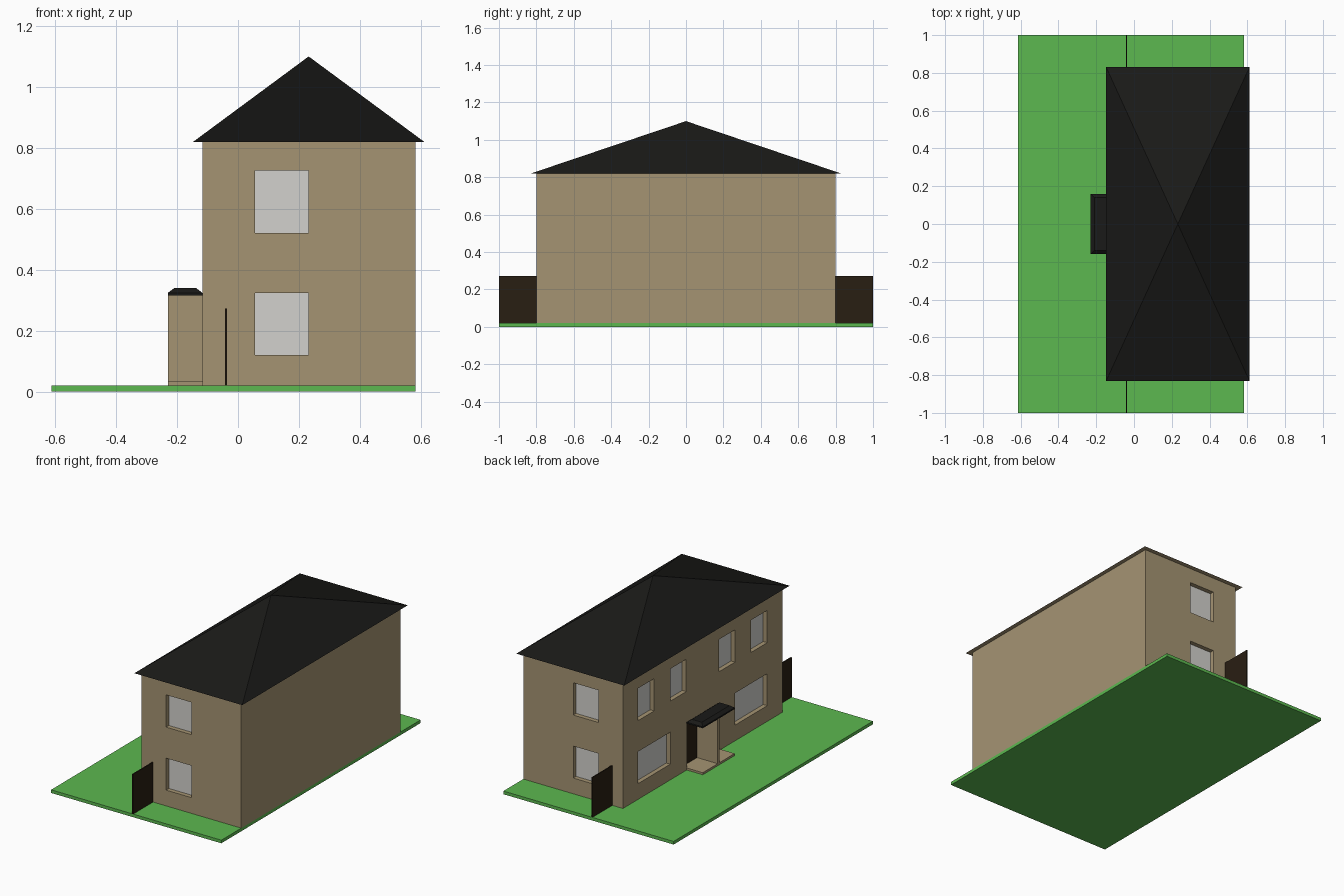
import bpy

if "Cube" in bpy.data.objects:
    bpy.data.objects.remove(bpy.data.objects["Cube"])


def material(name, r, g, b):
    m = bpy.data.materials.new(name)
    m.diffuse_color = (r, g, b, 1)
    m.use_nodes = True
    m.node_tree.nodes["Principled BSDF"].inputs["Base Color"].default_value = m.diffuse_color
    return m


TAN = material("wall_tan", 0.376, 0.296, 0.171)
GREEN = material("grass_green", 0.107, 0.479, 0.08)
BLACK = material("roof_black", 0.01, 0.01, 0.009)
BROWN = material("dark_wood", 0.022, 0.013, 0.006)
GLASS = material("window_grey", 0.65, 0.64, 0.61)

CUBE_FACES = [(0, 3, 2, 1), (4, 5, 6, 7), (0, 1, 5, 4),
              (1, 2, 6, 5), (2, 3, 7, 6), (3, 0, 4, 7)]


def ring(x0, x1, y0, y1, z):
    return [(x0, y0, z), (x1, y0, z), (x1, y1, z), (x0, y1, z)]


def make(name, verts, faces, *mats):
    me = bpy.data.meshes.new(name)
    me.from_pydata(verts, [], faces)
    ob = bpy.data.objects.new(name, me)
    bpy.context.collection.objects.link(ob)
    for m in mats:
        me.materials.append(m)
    return ob


def boxes(name, specs, mat):
    verts, faces = [], []
    for x0, x1, y0, y1, z0, z1 in specs:
        n = len(verts)
        verts += ring(x0, x1, y0, y1, z0) + ring(x0, x1, y0, y1, z1)
        faces += [tuple(i + n for i in f) for f in CUBE_FACES]
    return make(name, verts, faces, mat)


WX, EX = -0.117, 0.583      # house front and back walls
Y = 0.8                     # house half length
DEPTH = 0.032               # recess depth
LOW, HIGH = (0.12, 0.323), (0.52, 0.725)

# Lawn and walls
boxes("lawn", [(-0.613, EX, -1, 1, 0, 0.02)], GREEN)
house = boxes("house_walls", [(WX, EX, -Y, Y, 0.02, 0.82)], TAN)

# Window and door recesses, mirrored about y = 0
cuts, panes, doors = [], [], []
for s in (-1, 1):
    for a, b, (z0, z1) in ((0.325, 0.648, LOW), (0.487, 0.648, HIGH), (0.165, 0.325, HIGH)):
        y0, y1 = sorted((s * a, s * b))
        cuts.append((WX - 0.05, WX + DEPTH, y0, y1, z0, z1))
        panes.append((WX + DEPTH - 0.004, WX + DEPTH + 0.004, y0, y1, z0, z1))
    for z0, z1 in (LOW, HIGH):
        y0, y1 = sorted((s * (Y - DEPTH), s * (Y + 0.05)))
        cuts.append((0.055, 0.232, y0, y1, z0, z1))
        y0, y1 = sorted((s * (Y - DEPTH - 0.004), s * (Y - DEPTH + 0.004)))
        panes.append((0.055, 0.232, y0, y1, z0, z1))
    y0, y1 = sorted((s * 0.01, s * 0.157))
    cuts.append((WX - 0.05, WX + DEPTH + 0.004, y0, y1, 0.033, 0.315))
    doors.append((WX + DEPTH, WX + DEPTH + 0.008, y0, y1, 0.033, 0.315))

cutter = boxes("recess_cutter", cuts, TAN)
cutter.hide_render = True
mod = house.modifiers.new("recesses", 'BOOLEAN')
mod.operation = 'DIFFERENCE'
mod.solver = 'EXACT'
mod.object = cutter
bpy.context.view_layer.objects.active = house
bpy.ops.object.modifier_apply(modifier=mod.name)
bpy.data.objects.remove(cutter)

boxes("window_panes", panes, GLASS)
boxes("front_doors", doors, BROWN)

# Pyramid roof with a tan underside
roof = make("roof", ring(-0.147, 0.611, -0.83, 0.83, 0.82) + [(0.232, 0, 1.1)],
            [(3, 2, 1, 0), (0, 1, 4), (1, 2, 4), (2, 3, 4), (3, 0, 4)], BLACK, TAN)
roof.data.polygons[0].material_index = 1

# Shared porch: step, dividing wall, bevelled canopy
boxes("porch_step", [(-0.23, WX, -0.16, 0.16, 0.02, 0.033)], TAN)
boxes("porch_divider", [(-0.23, WX + 0.001, -0.01, 0.01, 0.033, 0.315)], TAN)
make("porch_canopy",
     ring(-0.23, WX, -0.16, 0.16, 0.315) + ring(-0.23, WX, -0.16, 0.16, 0.324)
     + ring(-0.209, -0.138, -0.14, 0.14, 0.34),
     [(3, 2, 1, 0), (8, 9, 10, 11)]
     + [(k + i, k + (i + 1) % 4, k + 4 + (i + 1) % 4, k + 4 + i)
        for k in (0, 4) for i in range(4)], BLACK)

# Side fences
for name, y0, y1 in (("left_fence", -1, -Y), ("right_fence", Y, 1)):
    boxes(name, [(-0.043, -0.036, y0, y1, 0.02, 0.273)], BROWN)
